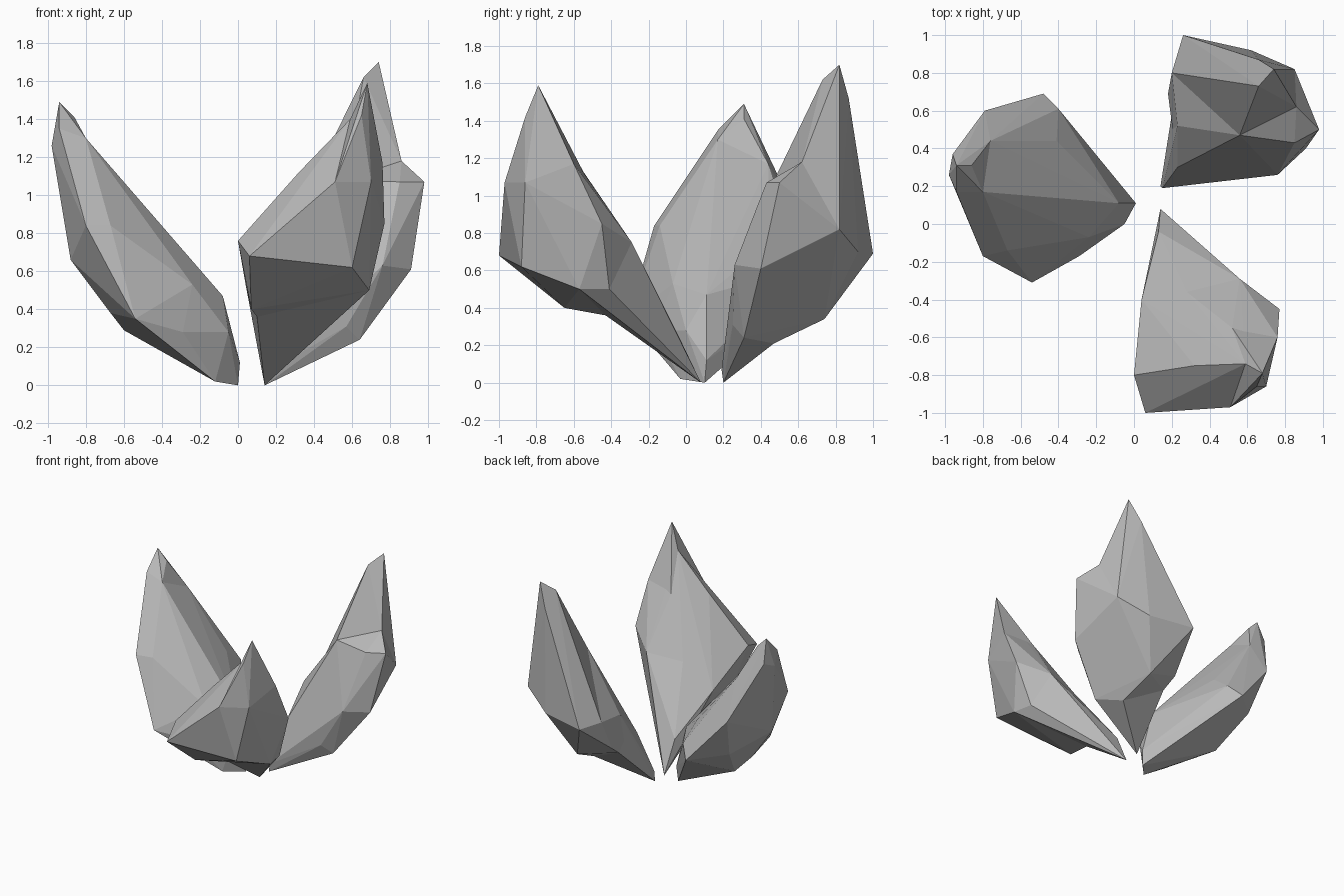
import bpy
import bmesh
import math

cube = bpy.data.objects.get("Cube")
if cube:
    bpy.data.objects.remove(cube, do_unlink=True)

# One flat stone colour
stone = bpy.data.materials.new("grey_stone")
stone.use_nodes = True
colour = (.48, .48, .48, 1)
stone.diffuse_color = colour
shader = stone.node_tree.nodes["Principled BSDF"]
shader.inputs["Base Color"].default_value = colour
shader.inputs["Roughness"].default_value = .9


def make_chunk(name, corners):
    """Stretch a faceted stone skin around the corner points."""
    bm = bmesh.new()
    for corner in corners:
        bm.verts.new(corner)
    bmesh.ops.convex_hull(bm, input=list(bm.verts))
    loose = [v for v in bm.verts if not v.link_faces]
    bmesh.ops.delete(bm, geom=loose, context="VERTS")
    bmesh.ops.recalc_face_normals(bm, faces=list(bm.faces))

    mesh = bpy.data.meshes.new(name)
    bm.to_mesh(mesh)
    bm.free()
    mesh.materials.append(stone)
    chunk = bpy.data.objects.new(name, mesh)
    bpy.context.collection.objects.link(chunk)
    return chunk


def make_shard(name, stem, lower_rim, body, upper_rim, crown):
    """Fuse stem, body and crown chunks that meet along shared rims."""
    shard = make_chunk(name, lower_rim + body + upper_rim)
    helpers = [make_chunk(name + "_stem", stem + lower_rim),
               make_chunk(name + "_crown", upper_rim + crown)]
    for helper in helpers:
        helper.hide_render = True
        fuse = shard.modifiers.new("fuse", "BOOLEAN")
        fuse.operation = "UNION"
        fuse.solver = "EXACT"
        fuse.object = helper

    # Keep the fused skin and discard the helpers
    graph = bpy.context.evaluated_depsgraph_get()
    fused = bpy.data.meshes.new_from_object(shard.evaluated_get(graph))
    shard.modifiers.clear()
    shard.data = fused
    for helper in helpers:
        bpy.data.objects.remove(helper, do_unlink=True)

    # Merge nearly level neighbours into broad facets
    bm = bmesh.new()
    bm.from_mesh(fused)
    bmesh.ops.remove_doubles(bm, verts=list(bm.verts), dist=.001)
    bmesh.ops.dissolve_limit(bm, angle_limit=math.radians(2),
                             verts=list(bm.verts), edges=list(bm.edges))
    bm.to_mesh(fused)
    bm.free()


# Shard leaning out to the right
make_shard(
    "right_shard",
    stem=[(0, .1, 0), (-.12, -.03, .02), (.01, .11, .12)],
    lower_rim=[(-.05, 0, .28), (-.29, -.17, .28), (-.6, .23, .29),
               (-.54, -.31, .35), (-.08, .11, .47), (-.48, .69, .52),
               (-.24, -.07, .53), (-.4, .61, .61)],
    body=[(-.67, .1, .38), (-.72, .47, .55), (-.88, .15, .66),
          (-.64, .61, .73), (-.41, .44, .74), (-.8, -.17, .84),
          (-.67, -.14, .84)],
    upper_rim=[(-.79, .6, .88), (-.87, .45, 1.1), (-.76, .44, 1.17),
               (-.98, .26, 1.26), (-.8, .17, 1.3), (-.94, .17, 1.35)],
    crown=[(-.96, .37, 1.31), (-.86, .31, 1.41), (-.94, .31, 1.49)],
)

# Shard leaning out to the front
make_shard(
    "front_shard",
    stem=[(.14, .08, 0), (.13, -.04, .25)],
    lower_rim=[(.1, -.43, .36), (.69, -.57, .5), (.66, -.41, .5),
               (.04, -.4, .53), (.28, -.36, .72), (.56, -.29, .75)],
    body=[(.07, -.65, .4), (.6, -.88, .62), (.06, -1, .68), (0, -.8, .76),
          (.77, -.45, .85), (.32, -.75, 1.12)],
    upper_rim=[(.51, -.97, 1.07), (.7, -.86, 1.07), (.52, -.55, 1.13),
               (.76, -.6, 1.17), (.59, -.74, 1.4)],
    crown=[(.65, -.86, 1.42), (.68, -.79, 1.59)],
)

# Shard leaning out to the back
make_shard(
    "back_shard",
    stem=[(.14, .2, 0), (.15, .19, .07)],
    lower_rim=[(.5, .47, .21), (.64, .31, .24), (.57, .25, .31),
               (.2, .58, .36), (.23, .3, .41), (.76, .26, .63),
               (.23, .52, .64)],
    body=[(.46, .74, .34), (.18, .69, .44), (.91, .4, .61),
          (.85, .43, 1.07), (.98, .5, 1.07)],
    upper_rim=[(.26, 1, .69), (.2, .8, .69), (.62, .92, .7),
               (.85, .82, .82), (.56, .47, 1.08), (.86, .62, 1.18)],
    crown=[(.66, .87, 1.52), (.66, .73, 1.62), (.74, .82, 1.7)],
)
